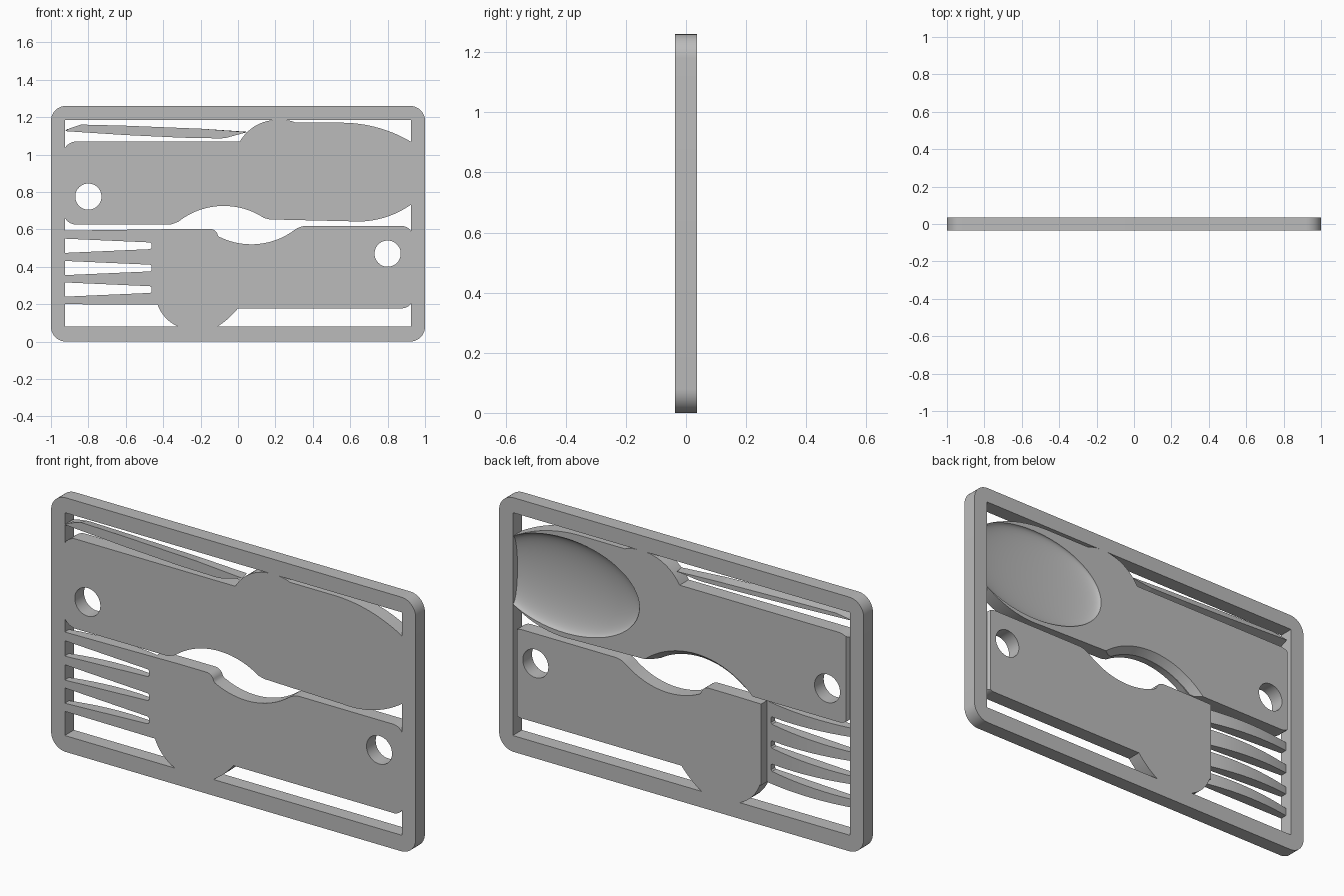
import bpy, bmesh, math
from mathutils import Vector, Matrix

if "Cube" in bpy.data.objects:
    bpy.data.objects.remove(bpy.data.objects["Cube"], do_unlink=True)

grey = bpy.data.materials.new("plain grey")
grey.use_nodes = True
COLOUR = (0.5, 0.5, 0.5, 1)
grey.diffuse_color = COLOUR
grey.node_tree.nodes["Principled BSDF"].inputs["Base Color"].default_value = COLOUR

HALF = 0.036           # half thickness of the card
EDGE = 0.925           # inner half width of the frame


def arc(a, m, b, n=14):
    """Points on the circle through a, m and b."""
    (ax, ay), (mx, my), (bx, by) = a, m, b
    d = 2 * (ax * (my - by) + mx * (by - ay) + bx * (ay - my))
    sa, sm, sb = ax * ax + ay * ay, mx * mx + my * my, bx * bx + by * by
    cx = (sa * (my - by) + sm * (by - ay) + sb * (ay - my)) / d
    cy = (sa * (bx - mx) + sm * (ax - bx) + sb * (mx - ax)) / d
    r = math.hypot(ax - cx, ay - cy)
    t0, tm, t1 = (math.atan2(y - cy, x - cx) for x, y in (a, m, b))
    full = 2 * math.pi
    sweep = (t1 - t0) % full
    if (tm - t0) % full > sweep:
        sweep -= full
    return [(cx + r * math.cos(t0 + sweep * i / n),
             cy + r * math.sin(t0 + sweep * i / n)) for i in range(n + 1)]


def finish(name, bm):
    bmesh.ops.recalc_face_normals(bm, faces=bm.faces)
    mesh = bpy.data.meshes.new(name)
    bm.to_mesh(mesh)
    bm.free()
    mesh.materials.append(grey)
    obj = bpy.data.objects.new(name, mesh)
    bpy.context.collection.objects.link(obj)
    return obj


def prism(name, pts, y0=-HALF, y1=HALF, axis="y", shrink=None):
    """Extrude an outline; axis 'y' takes (x, z) points, axis 'z' takes (x, y)."""
    bm = bmesh.new()
    place = (lambda p, t: (p[0], t, p[1])) if axis == "y" else (lambda p, t: (p[0], p[1], t))
    far = [shrink(p) for p in pts] if shrink else pts
    a = [bm.verts.new(place(p, y0)) for p in pts]
    b = [bm.verts.new(place(p, y1)) for p in far]
    bm.faces.new(a)
    bm.faces.new(b[::-1])
    for i in range(len(pts)):
        j = (i + 1) % len(pts)
        bm.faces.new((a[i], a[j], b[j], b[i]))
    return finish(name, bm)


def cone(name, x, z, y0, y1, r0, r1, n=48):
    bm = bmesh.new()
    turn = Matrix.Translation((x, (y0 + y1) / 2, z)) @ Matrix.Rotation(-math.pi / 2, 4, "X")
    bmesh.ops.create_cone(bm, cap_ends=True, segments=n, radius1=r0, radius2=r1,
                          depth=y1 - y0, matrix=turn)
    return finish(name, bm)


def cut(obj, cutter):
    mod = obj.modifiers.new("cut", "BOOLEAN")
    mod.operation, mod.solver, mod.object = "DIFFERENCE", "EXACT", cutter
    bpy.context.view_layer.objects.active = obj
    bpy.ops.object.modifier_apply(modifier=mod.name)
    bpy.data.objects.remove(cutter, do_unlink=True)


def smooth(obj):
    bpy.ops.object.select_all(action="DESELECT")
    obj.select_set(True)
    bpy.context.view_layer.objects.active = obj
    bpy.ops.object.shade_smooth_by_angle(angle=math.radians(30))


# Frame: rounded card with a rectangular window
outer = []
for cx, cz, start in ((0.92, 1.18, 0), (-0.92, 1.18, 90), (-0.92, 0.08, 180), (0.92, 0.08, 270)):
    for i in range(11):
        t = math.radians(start + 9 * i)
        outer.append((cx + 0.08 * math.cos(t), cz + 0.08 * math.sin(t)))
frame = prism("frame", outer)
cut(frame, prism("window", [(-EDGE, 0.08), (EDGE, 0.08), (EDGE, 1.185), (-EDGE, 1.185)], -1, 1))

# Spoon: handle, shoulder and rounded tip
spoon_outline = (
    arc((-EDGE, 1.035), (-0.9, 1.06), (-0.86, 1.07), 6)
    + arc((0.01, 1.07), (0.08, 1.145), (0.2, 1.185))
    + arc((0.24, 1.185), (0.28, 1.18), (0.31, 1.17), 4)
    + arc((0.56, 1.17), (0.76, 1.14), (EDGE, 1.068))
    + arc((EDGE, 0.732), (0.79, 0.665), (0.6, 0.643))
    + [(0.17, 0.653)]
    + arc((0.14, 0.66), (-0.08, 0.725), (-0.32, 0.64), 24)
    + [(-0.36, 0.625)]
    + arc((-0.86, 0.625), (-0.9, 0.635), (-EDGE, 0.66), 6))
spoon = prism("spoon", spoon_outline)
cut(spoon, cone("spoon_hole", -0.8, 0.775, -1, 1, 0.07, 0.07))
cut(spoon, cone("arch_bevel", -0.08, 0.315, 0, 0.05, 0.41, 0.45, 96))

# Spoon bowl: ellipsoid hollow in the back
bm = bmesh.new()
bmesh.ops.create_uvsphere(bm, u_segments=64, v_segments=32, radius=1,
                          matrix=Matrix.Translation((0.64, HALF, 0.9))
                          @ Matrix.Diagonal((0.41, 0.052, 0.235, 1)))
cut(spoon, finish("bowl_hollow", bm))

# Fork: tines with slots, head and handle
fork_outline = (
    [(-EDGE, 0.593), (-0.3, 0.602)]
    + arc((-0.15, 0.602), (-0.122, 0.592), (-0.108, 0.568), 6)
    + arc((-0.1, 0.56), (0.08, 0.52), (0.3, 0.595), 24)
    + arc((0.3, 0.595), (0.33, 0.612), (0.37, 0.618), 4)
    + arc((0.87, 0.618), (0.905, 0.61), (EDGE, 0.59), 6)
    + arc((EDGE, 0.205), (0.905, 0.185), (0.87, 0.178), 6)
    + arc((0, 0.178), (-0.05, 0.125), (-0.11, 0.08), 8)
    + arc((-0.32, 0.08), (-0.39, 0.13), (-0.43, 0.197), 8)
    + [(-EDGE, 0.2)])
for z in (0.278, 0.393, 0.512):
    fork_outline += [(-EDGE, z - 0.038), (-0.47, z - 0.018), (-0.463, z - 0.012),
                     (-0.463, z + 0.012), (-0.47, z + 0.018), (-EDGE, z + 0.038)]
fork = prism("fork", fork_outline)
cut(fork, cone("fork_hole", 0.8, 0.47, -1, 1, 0.07, 0.07))
# Tines are thinner than the head and bow along their length
bow = arc((-0.437, -0.01), (-0.66, 0.018), (-0.94, -0.005), 16)
cut(fork, prism("tine_relief", bow + [(-0.94, 0.1), (-0.437, 0.1)], -1, 2, axis="z"))

# Snap-off notches where the handles meet the frame
for obj, s in ((spoon, -1), (fork, 1)):
    notch = [(s * 0.9, 0.04), (s * 0.926, -0.015), (s * 0.94, 0.04)]
    cut(obj, prism("snap_notch", notch, -1, 2, axis="z"))

# Pick: slim blade narrowing towards the back
pick_outline = [(-EDGE, 1.125), (-0.9, 1.14), (-0.84, 1.16), (-0.6, 1.154), (-0.2, 1.138),
                (0.05, 1.12), (-0.06, 1.09), (-0.09, 1.086), (-0.3, 1.09), (-0.6, 1.104)]
pick = prism("pick", pick_outline, -HALF, 0.015,
             shrink=lambda p: (p[0] * 0.98 - 0.01, 1.125 - 0.01 * p[0] + (p[1] - 1.125) * 0.45))

for obj in (frame, spoon, fork):
    smooth(obj)
